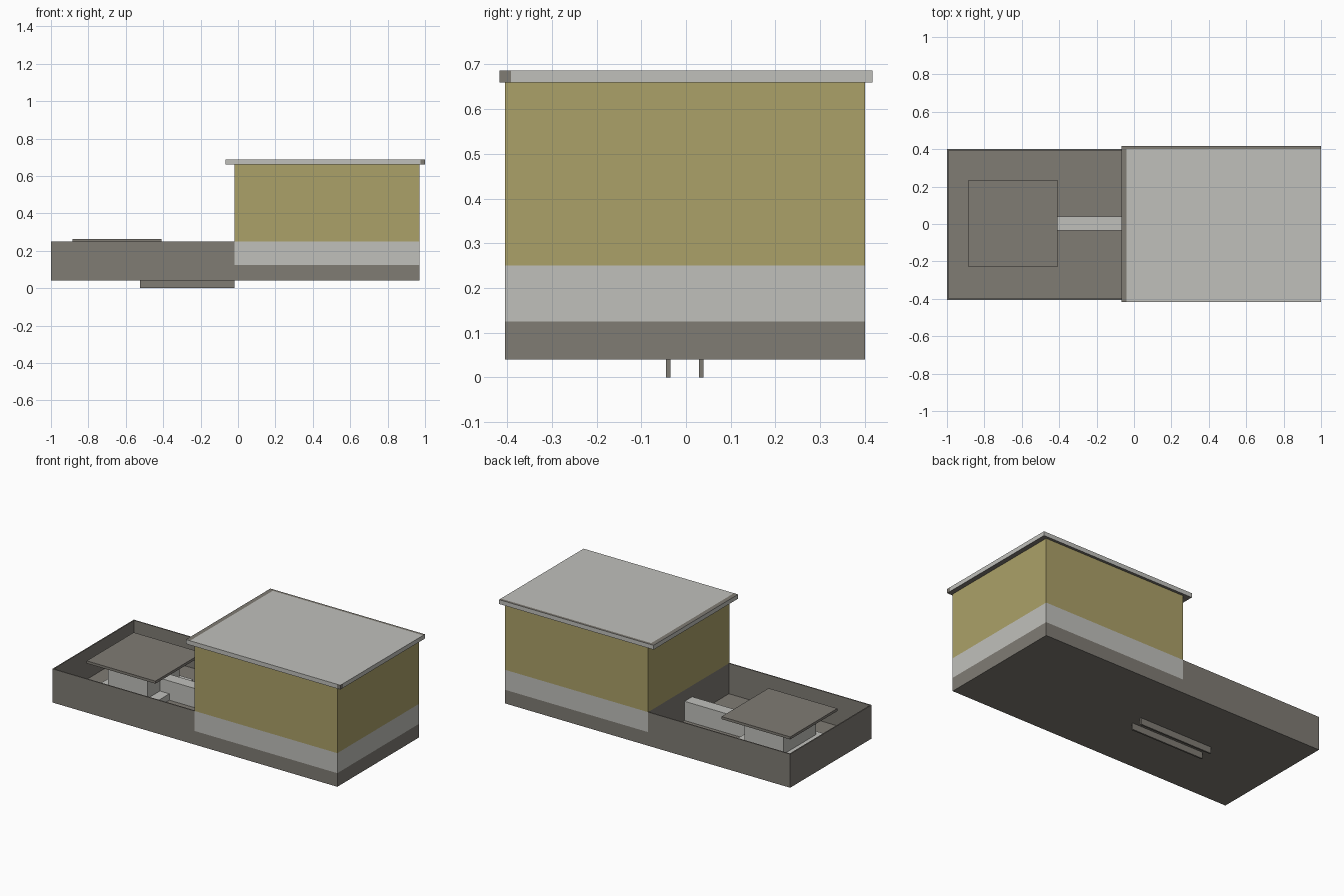
import bpy
import bmesh
from mathutils import Vector

cube = bpy.data.objects.get("Cube")
if cube:
    bpy.data.objects.remove(cube, do_unlink=True)


def material(name, rgb):
    m = bpy.data.materials.new(name)
    m.use_nodes = True
    m.diffuse_color = (*rgb, 1)
    m.node_tree.nodes["Principled BSDF"].inputs["Base Color"].default_value = (*rgb, 1)
    return m


DARK = material("dark_grey", (0.215, 0.2, 0.175))
LIGHT = material("light_grey", (0.53, 0.53, 0.5))
YELLOW = material("ochre_yellow", (0.41, 0.355, 0.14))


def box(name, x, y, z, mats, cuts=(), rule=None):
    """Box between limits, cut at (axis, position), coloured by rule(centre, normal)."""
    bm = bmesh.new()
    bmesh.ops.create_cube(bm, size=1)
    for v in bm.verts:
        v.co = [lim[0] if c < 0 else lim[1] for c, lim in zip(v.co, (x, y, z))]
    for axis, pos in cuts:
        direction = Vector((0, 0, 0))
        direction[axis] = 1
        bmesh.ops.bisect_plane(bm, geom=bm.verts[:] + bm.edges[:] + bm.faces[:],
                               plane_co=direction * pos, plane_no=direction)
    bm.normal_update()
    if rule:
        for f in bm.faces:
            f.material_index = rule(f.calc_center_median(), f.normal)
    mesh = bpy.data.meshes.new(name)
    bm.to_mesh(mesh)
    bm.free()
    for m in mats:
        mesh.materials.append(m)
    obj = bpy.data.objects.new(name, mesh)
    bpy.context.collection.objects.link(obj)
    return obj


FRONT, BACK = -0.405, 0.4
BASE, RIM, WALL = 0.04, 0.25, 0.007
HOUSE_X = -0.018

# Open tray: floor and three thin walls
box("tray_floor", (-1, HOUSE_X), (FRONT, BACK), (BASE, 0.06), [DARK])
box("tray_end_wall", (-1, -1 + WALL), (FRONT, BACK), (0.06, RIM), [DARK])
for side, y in (("front", (FRONT, FRONT + WALL)), ("back", (BACK - WALL, BACK))):
    box(f"tray_{side}_wall", (-1 + WALL, HOUSE_X), y, (0.06, RIM), [DARK])


# House block: dark plinth, light band, ochre walls
def house_rule(c, n):
    if c.z > RIM:
        return 2
    return 1 if c.z > 0.125 and n.x > -0.5 else 0


box("house", (HOUSE_X, 0.97), (FRONT, BACK), (BASE, 0.66), [DARK, LIGHT, YELLOW],
    [(2, 0.125), (2, RIM)], house_rule)


# Flat roof with dark edge strips and dark underside
def roof_rule(c, n):
    if n.z > 0.5:
        dark = c.x < -0.04 or c.y > 0.4
    elif n.z < -0.5:
        dark = True
    elif n.y < -0.5:
        dark = c.x > 0.975
    else:
        dark = n.x > 0.5 and c.y < -0.392
    return 0 if dark else 1


box("roof", (-0.068, 1), (-0.417, 0.417), (0.66, 0.687), [DARK, LIGHT],
    [(0, -0.04), (0, 0.975), (1, -0.392), (1, 0.4)], roof_rule)

# Raised cover on a light pedestal, joined to the house by a channel
box("cover_plate", (-0.885, -0.41), (-0.23, 0.235), (0.248, 0.264), [DARK])
box("pedestal", (-0.785, -0.515), (-0.16, 0.16), (0.06, 0.248), [LIGHT])
box("pedestal_pad", (-0.85, -0.45), (-0.2, 0.2), (0.06, 0.1), [LIGHT])
box("channel", (-0.515, HOUSE_X), (-0.035, 0.04), (0.06, 0.18), [LIGHT])

# Pair of runners under the base
for side, y in (("front", -0.04), ("back", 0.034)):
    box(f"{side}_runner", (-0.525, -0.02), (y - 0.005, y + 0.005), (0, BASE), [DARK])
